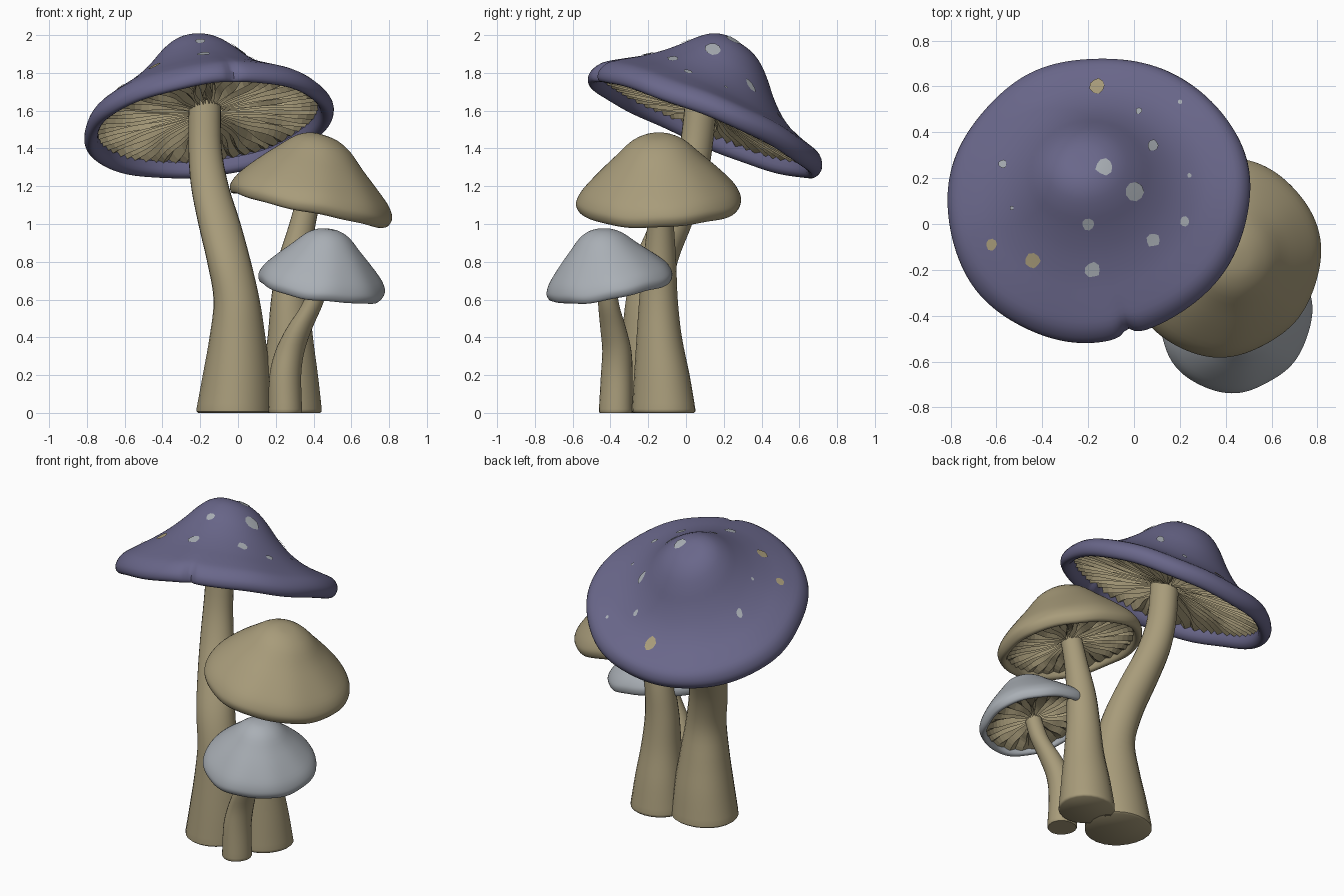
import bpy, bmesh, math, random
from mathutils import Vector, Matrix
from mathutils.bvhtree import BVHTree

random.seed(4)
if "Cube" in bpy.data.objects:
    bpy.data.objects.remove(bpy.data.objects["Cube"])


def material(name, color):
    m = bpy.data.materials.new(name)
    m.use_nodes = True
    m.diffuse_color = (*color, 1)
    m.node_tree.nodes["Principled BSDF"].inputs["Base Color"].default_value = (*color, 1)
    return m


PURPLE = material("dusky purple", (0.143, 0.136, 0.256))
TAN = material("sandy tan", (0.39, 0.33, 0.195))
GREY = material("pale grey", (0.40, 0.43, 0.465))


def spline(points, steps):
    """Catmull-Rom curve through points of any dimension."""
    pts = [points[0]] + list(points) + [points[-1]]
    out = []
    for p, q, r, s in zip(pts, pts[1:], pts[2:], pts[3:]):
        for k in range(steps):
            t = k / steps
            out.append([b + t * (c - a) / 2 + t * t * (a - 2.5 * b + 2 * c - d / 2)
                        + t ** 3 * (1.5 * (b - c) + (d - a) / 2)
                        for a, b, c, d in zip(p, q, r, s)])
    return out + [list(points[-1])]


def finish(bm, name, mat, smooth=True):
    me = bpy.data.meshes.new(name)
    bm.to_mesh(me)
    bm.free()
    me.materials.append(mat)
    ob = bpy.data.objects.new(name, me)
    bpy.context.scene.collection.objects.link(ob)
    if smooth:
        bpy.ops.object.select_all(action="DESELECT")
        ob.select_set(True)
        bpy.context.view_layer.objects.active = ob
        bpy.ops.object.shade_smooth_by_angle(angle=math.radians(50))
    return ob


def skin(rings, close_end=False):
    """Bridge successive closed rings of points."""
    bm = bmesh.new()
    loops = [[bm.verts.new(p) for p in ring] for ring in rings]
    n = len(loops[0])
    for a, b in zip(loops, loops[1:]):
        for i in range(n):
            j = (i + 1) % n
            bm.faces.new((a[i], b[i], b[j], a[j]))
    if close_end:
        bm.faces.new(loops[-1][::-1])
    bmesh.ops.remove_doubles(bm, verts=bm.verts, dist=0.0001)
    return bm


def stem(name, stations, sides=24):
    """Stations run from top to bottom as x, y, z, radius."""
    path = spline(stations, 4)
    x, y, z, r = path[-1]
    path += [[x, y, 0.008, r], [x, y, 0, r * 0.95]]
    rings = []
    for x, y, z, r in path:
        ring = []
        for i in range(sides):
            a = math.tau * i / sides
            k = r * (1 + 0.02 * math.sin(3 * a + 2 * z))
            ring.append((x + k * math.cos(a), y + k * math.sin(a), z))
        rings.append(ring)
    return finish(skin(rings, True), name, TAN)


def cap(name, centre, axis, radius, profile, mat, gills, wave, lean, lean_angle, notch=None):
    """Wavy lathed shell, fuller on its leaning side, plus a disc of radial gills."""
    turn = Vector((0, 0, 1)).rotation_difference(Vector(axis)).to_matrix().to_4x4()
    place = Matrix.Translation(centre) @ turn @ Matrix.Scale(radius, 4)
    segs = 180

    def point(r, h, a):
        w = r ** 3
        k = 1 + wave * w * (math.sin(3 * a + 1) + 0.6 * math.sin(7 * a))
        h += wave * w * (math.sin(4 * a) + 0.5 * math.sin(9 * a + 2))
        if notch is not None:
            dent = math.exp(-abs(a - notch) / 0.04) * r ** 6
            k -= 0.07 * dent
            h += 0.02 * dent
        return place @ Vector((r * k * math.cos(a), r * k * math.sin(a), h))

    rings = []
    for r, h in spline(profile, 3):
        r = max(r, 0)
        side = lean * math.sin(math.pi * min(r, 1))
        angles = [math.tau * i / segs for i in range(segs)]
        rings.append([point(r, h + side * math.cos(a - lean_angle), a) for a in angles])
    shell = finish(skin(rings), name + "_cap", mat)

    # Gills: alternating ridges and grooves with a wandering line
    phase = [random.uniform(0, math.tau) for _ in range(gills)]
    shift = [random.uniform(-0.35, 0.35) for _ in range(gills)]
    depth = [random.uniform(0.07, 0.12) for _ in range(gills)]
    edge = profile[-1][0] + 0.01
    rows, rings = 12, []
    for s in range(rows + 1):
        t = s / rows
        r = edge + (0.08 - edge) * t
        ring = []
        for c in range(gills * 2):
            g = c // 2
            a = math.tau * (c + shift[g]) / (gills * 2)
            a += 0.05 * math.sin(8 * r + phase[g]) * math.sin(math.pi * t)
            h = 0.06 * t
            if c % 2:
                h += depth[g] * min(1, 0.3 + 2.5 * t)
            ring.append(point(r, h, a))
        rings.append(ring)
    finish(skin(rings), name + "_gills", TAN, smooth=False)
    return shell


# Stems
stem("large_stem", [
    (-0.175, 0.08, 1.66, 0.085), (-0.175, 0.05, 1.4, 0.088), (-0.15, 0, 1.2, 0.1),
    (-0.1, -0.08, 1, 0.112), (-0.05, -0.16, 0.8, 0.116), (-0.01, -0.195, 0.6, 0.122),
    (-0.005, -0.19, 0.4, 0.148), (-0.01, -0.18, 0.2, 0.178), (-0.02, -0.175, 0.02, 0.2)])
stem("medium_stem", [
    (0.385, -0.135, 1.18, 0.064), (0.34, -0.135, 1, 0.07), (0.295, -0.14, 0.8, 0.088),
    (0.275, -0.145, 0.6, 0.102), (0.275, -0.14, 0.4, 0.12), (0.275, -0.125, 0.2, 0.147),
    (0.275, -0.115, 0.02, 0.168)])
stem("small_stem", [
    (0.44, -0.42, 0.72, 0.05), (0.395, -0.41, 0.58, 0.055), (0.325, -0.385, 0.45, 0.068),
    (0.275, -0.365, 0.33, 0.077), (0.25, -0.365, 0.2, 0.084), (0.25, -0.37, 0.02, 0.089)])

# Caps
broad = [(0, 0.675), (0.12, 0.667), (0.23, 0.618), (0.33, 0.53), (0.43, 0.42), (0.55, 0.31),
         (0.69, 0.215), (0.84, 0.14), (0.95, 0.08), (1, 0), (0.99, -0.065), (0.95, -0.09),
         (0.9, -0.055), (0.88, 0.03)]
domed = [(0, 0.865), (0.16, 0.85), (0.34, 0.765), (0.53, 0.59), (0.73, 0.405), (0.91, 0.22),
         (0.985, 0.1), (1, 0.02), (0.965, -0.055), (0.9, -0.05), (0.87, 0.03)]
tall = [(r, h * 1.07) for r, h in domed]
large = cap("large", (-0.16, 0.112, 1.55), (-0.14, 0.41, 1), 0.664, broad, PURPLE, 60, 0.008,
            0.07, math.radians(-118), notch=math.tau - 1.34)
cap("medium", (0.38, -0.14, 1.1), (0.22, -0.03, 1), 0.437, domed, TAN, 36, 0.01,
    0.035, math.pi)
cap("small", (0.437, -0.398, 0.67), (0.15, -0.18, 1), 0.337, tall, GREY, 22, 0.014,
    0.03, math.radians(-80))

# Spots: thin plates draped over the large cap
tree = BVHTree.FromPolygons([v.co for v in large.data.vertices],
                            [tuple(p.vertices) for p in large.data.polygons])


def spots(name, mat, places):
    bm = bmesh.new()
    for x, y, size in places:
        def drape(px, py):
            hit, normal, _, _ = tree.ray_cast(Vector((px, py, 3)), Vector((0, 0, -1)))
            return bm.verts.new(hit + normal * 0.005)
        rim = []
        for i in range(9):
            a = math.tau * i / 9
            r = size * random.uniform(0.85, 1.1)
            rim.append(drape(x + r * math.cos(a), y + r * math.sin(a)))
        mid = drape(x, y)
        for i in range(9):
            bm.faces.new((mid, rim[i], rim[(i + 1) % 9]))
    finish(bm, name, mat)


spots("grey_spots", GREY, [
    (-0.13, 0.25, 0.038), (0, 0.14, 0.04), (0.08, 0.34, 0.025), (0.08, -0.07, 0.03),
    (0.22, 0.01, 0.022), (-0.2, 0, 0.025), (-0.18, -0.2, 0.034), (-0.57, 0.26, 0.018),
    (0.02, 0.49, 0.014), (0.2, 0.53, 0.01), (0.24, 0.21, 0.01), (-0.53, 0.07, 0.009)])
spots("tan_spots", TAN, [(-0.16, 0.6, 0.034), (-0.62, -0.09, 0.025), (-0.44, -0.16, 0.034)])
